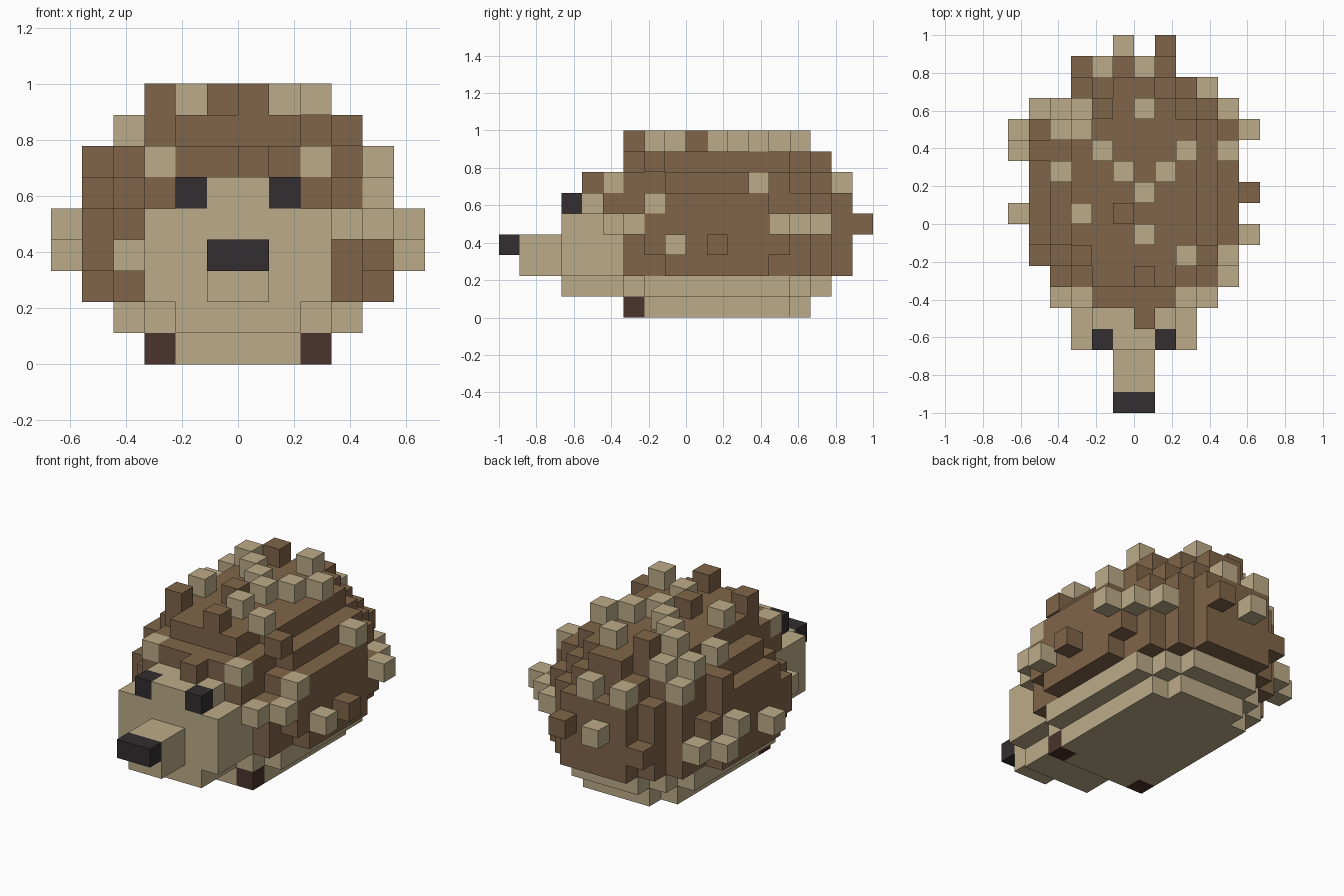
import bpy
import bmesh
from mathutils import Vector

CELL = 1 / 9  # edge of one block

default_cube = bpy.data.objects.get("Cube")
if default_cube:
    bpy.data.objects.remove(default_cube, do_unlink=True)


def make_material(name, colour):
    material = bpy.data.materials.new(name)
    material.use_nodes = True
    rgba = (*colour, 1)
    material.diffuse_color = rgba
    material.node_tree.nodes["Principled BSDF"].inputs["Base Color"].default_value = rgba
    return material


tan = make_material("light tan", (.50, .41, .246))
brown = make_material("warm brown", (.216, .13, .067))
black = make_material("soft black", (.033, .026, .028))
dark_brown = make_material("dark brown", (.069, .033, .026))

occupied = set()  # every block used so far
parts = []


def add_part(name, material, cells):
    """Reserve the free cells for a part; meshes are made afterwards."""
    fresh = set(cells) - occupied
    occupied.update(fresh)
    parts.append((name, material, fresh))


def block(half_width, front, back, bottom, top):
    """Cells of a box that is symmetric left to right."""
    return {(x, y, z) for x in range(-half_width, half_width)
            for y in range(front, back) for z in range(bottom, top)}


def stack(*blocks):
    return set().union(*(block(*b) for b in blocks))


def mirrored(cell):
    x, y, z = cell
    return {(x, y, z), (-1 - x, y, z)}


# Dark details come first so that they keep their cells
add_part("nose", black, block(1, -9, -8, 3, 4))
add_part("eyes", black, mirrored((1, -6, 5)))
add_part("front_feet", dark_brown, mirrored((2, -3, 0)))

# Coat: rounded shell built from stepped layers
add_part("coat", brown, stack(
    (5, -1, 4, 2, 3), (5, -2, 5, 3, 5), (5, -1, 4, 5, 6),
    (4, -3, 6, 2, 5), (4, -2, 6, 5, 6), (3, -3, 7, 2, 6), (2, -3, 8, 2, 6),
    (3, -4, -2, 5, 6),
    (4, -1, 5, 6, 7), (3, -3, 6, 6, 7), (2, -4, 7, 6, 7),
    (3, -1, 5, 7, 8), (2, -3, 6, 7, 8), (1, -3, 7, 7, 8)))

# Pale underside and face
add_part("belly", tan, stack(
    (3, -2, 5, 0, 1), (2, -3, 6, 0, 1),
    (4, -2, 5, 1, 2), (3, -3, 6, 1, 2), (2, -3, 7, 1, 2)))
add_part("head", tan, stack(
    (2, -6, -3, 1, 2), (3, -6, -3, 2, 5),
    (1, -6, -4, 5, 6), (2, -5, -4, 5, 6)))
add_part("snout", tan, block(1, -8, -6, 2, 4))

# Single blocks that stick out of the coat
add_part("pale_top_spines", tan, [
    (2, -2, 8), (0, -1, 8), (0, 1, 8), (1, 2, 8), (2, 3, 8), (0, 5, 8),
    (-1, 2, 8), (-2, 3, 8), (-3, 0, 8), (-3, 4, 8),
    (-4, 2, 7), (-4, 4, 7), (-3, 5, 7), (-4, 5, 6)])
add_part("pale_left_spines", tan, [
    (5, 4, 4), (4, 5, 4), (3, 6, 4), (5, -1, 3), (4, 3, 6),
    (4, -2, 5), (4, -3, 4), (3, -4, 4), (2, -4, 6)])
add_part("pale_right_spines", tan, [
    (-6, 4, 3), (-6, 3, 4), (-6, 0, 3), (-5, 5, 3),
    (-4, -4, 3), (-3, -4, 6)])
add_part("pale_rear_spines", tan, [(-1, 8, 4), (-2, 7, 6), (0, 7, 6)])
add_part("brown_spines", brown, [
    (0, -3, 8), (-1, 0, 8), (-3, -2, 8), (-3, -2, 7), (-2, 5, 8),
    (3, -2, 7), (0, -5, 6), (5, 1, 3), (-5, 3, 6), (1, 8, 4), (-3, 7, 3)])


def build(name, material, cells):
    """Make a mesh from the exposed sides of the cells."""
    bm = bmesh.new()
    axes = [Vector(row) for row in ((1, 0, 0), (0, 1, 0), (0, 0, 1))]
    for cell in cells:
        centre = Vector(cell) + Vector((.5, .5, .5))
        for i in range(3):
            for sign in (-1, 1):
                normal = axes[i] * sign
                if tuple(int(c) for c in Vector(cell) + normal) in occupied:
                    continue
                u = axes[(i + 1) % 3] / 2
                v = axes[(i + 2) % 3] / 2 * sign
                middle = centre + normal / 2
                corners = (middle - u - v, middle + u - v, middle + u + v, middle - u + v)
                bm.faces.new([bm.verts.new(p * CELL) for p in corners])
    bmesh.ops.remove_doubles(bm, verts=bm.verts, dist=CELL / 100)
    mesh = bpy.data.meshes.new(name)
    bm.to_mesh(mesh)
    bm.free()
    mesh.materials.append(material)
    bpy.context.collection.objects.link(bpy.data.objects.new(name, mesh))


for part in parts:
    build(*part)
